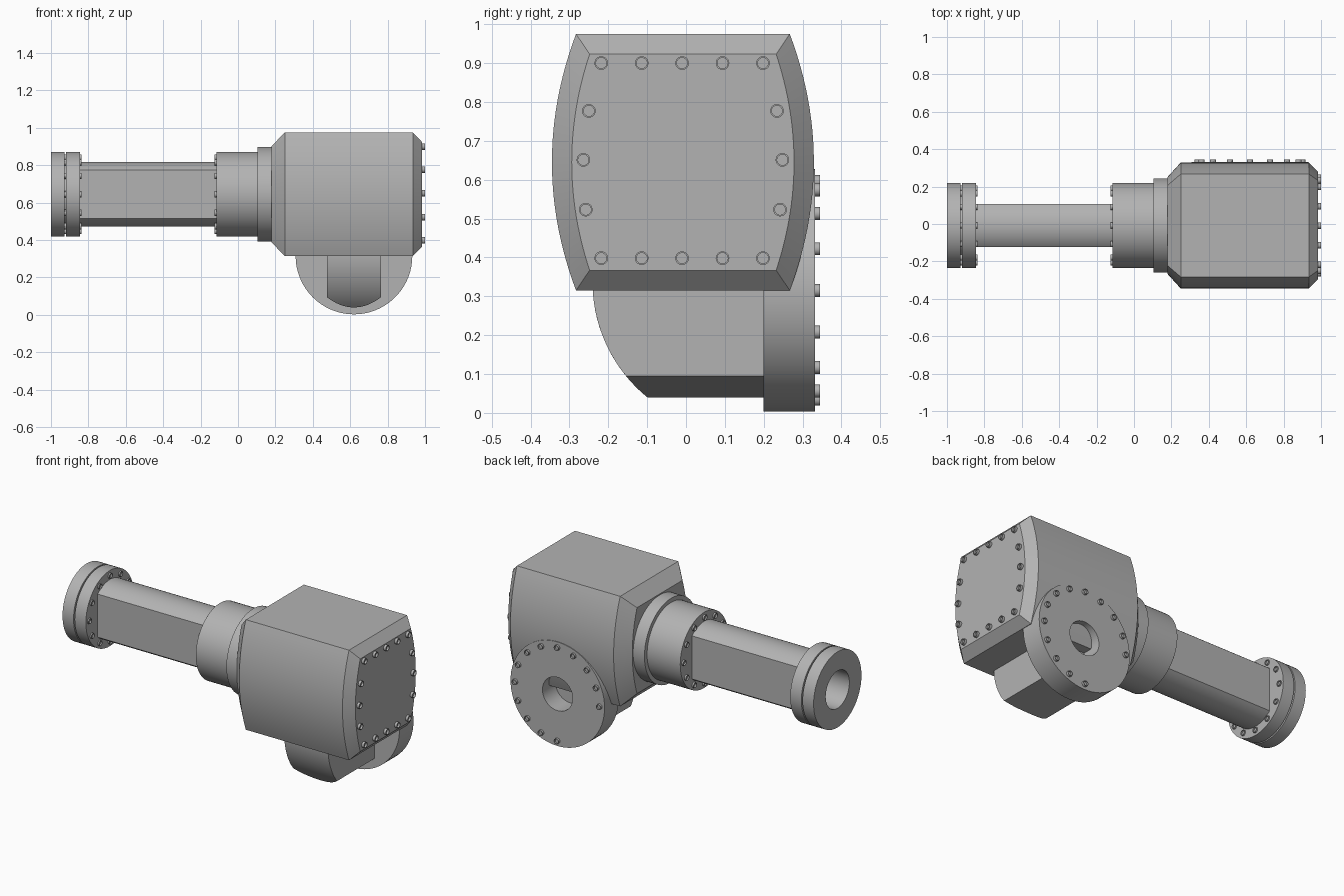
import bpy, bmesh, math
from mathutils import Vector

cube = bpy.data.objects.get("Cube")
if cube:
    bpy.data.objects.remove(cube, do_unlink=True)

CY, CZ = -0.008, 0.645                  # main axis, along x
SIDE_X, SIDE_Z = 0.62, 0.315            # side port axis, along y

gray = bpy.data.materials.new("machined_gray")
gray.use_nodes = True
COLOR = (0.45, 0.45, 0.45, 1)
gray.diffuse_color = COLOR
gray.node_tree.nodes["Principled BSDF"].inputs["Base Color"].default_value = COLOR


def finish(name, bm):
    bmesh.ops.recalc_face_normals(bm, faces=bm.faces)
    mesh = bpy.data.meshes.new(name)
    bm.to_mesh(mesh)
    bm.free()
    mesh.materials.append(gray)
    obj = bpy.data.objects.new(name, mesh)
    bpy.context.collection.objects.link(obj)
    bpy.ops.object.select_all(action='DESELECT')
    obj.select_set(True)
    bpy.context.view_layer.objects.active = obj
    bpy.ops.object.shade_smooth_by_angle(angle=math.radians(25))
    return obj


def loft(bm, sections):
    """Skin a list of equal-length closed rings and cap both ends."""
    rings = [[bm.verts.new(p) for p in ring] for ring in sections]
    n = len(rings[0])
    for a, b in zip(rings, rings[1:]):
        for i in range(n):
            j = (i + 1) % n
            bm.faces.new((a[i], a[j], b[j], b[i]))
    bm.faces.new(rings[0])
    bm.faces.new(rings[-1])


def lathe(bm, profile, axis, center, sides=72):
    """Turn (radius, distance) points around the x or y axis; flat end discs."""
    def ring(r, d):
        pts = []
        for i in range(sides):
            t = math.tau * i / sides
            u, v = r * math.cos(t), r * math.sin(t)
            p = (d, u, v) if axis == 'x' else (u, d, v)
            pts.append(Vector(p) + Vector(center))
        return pts
    loft(bm, [ring(r, d) for r, d in profile])


def turned(name, profile, axis, center):
    bm = bmesh.new()
    lathe(bm, profile, axis, center)
    return finish(name, bm)


def bolts(name, spots, axis, base, tip, r=0.0165):
    """Socket-head bolts standing on a face."""
    bm = bmesh.new()
    floor = base + 0.4 * (tip - base)
    prof = [(r, base), (r, tip), (0.78 * r, tip), (0.78 * r, floor)]
    for u, v in spots:
        lathe(bm, prof, axis, (0, u, v) if axis == 'x' else (u, 0, v), 20)
    return finish(name, bm)


def circle_spots(u, v, radius, count, skip=()):
    return [(u + radius * math.cos(math.tau * i / count),
             v + radius * math.sin(math.tau * i / count))
            for i in range(count) if i not in skip]


# Main housing: bulged sides, chamfered at both ends
def housing_ring(x, half_h, corner, bulge, steps=24):
    side = [(corner + bulge * (1 - t * t), half_h * t)
            for t in [2 * i / steps - 1 for i in range(steps + 1)]]
    outline = side + [(-w, -h) for w, h in side]
    return [(x, CY + w, CZ + h) for w, h in outline]


bm = bmesh.new()
loft(bm, [housing_ring(0.18, 0.258, 0.215, 0.045),
          housing_ring(0.25, 0.33, 0.275, 0.062),
          housing_ring(0.935, 0.33, 0.275, 0.062),
          housing_ring(0.985, 0.278, 0.24, 0.046)])
finish("housing", bm)

# Bolts around the end plate
rows = [(-0.01 + 0.104 * i, z) for z in (0.9, 0.398) for i in range(-2, 3)]
sides = [(CY + s * w, z) for s in (-1, 1)
         for w, z in ((0.242, 0.777), (0.256, 0.651), (0.25, 0.523))]
bolts("end_plate_bolts", rows + sides, 'x', 0.98, 1.0, 0.0175)

# Neck collar and shaft sleeve
turned("neck_collar", [(0.252, 0.105), (0.252, 0.2)], 'x', (0, CY, CZ))
turned("shaft_sleeve", [(0.227, -0.115), (0.227, 0.12)], 'x', (0, CY, CZ))
bolts("sleeve_bolts", circle_spots(CY, CZ, 0.197, 12), 'x', -0.11, -0.125)

# Round tube with two flat sides
R, FLAT = 0.173, 0.115
limit = math.acos(FLAT / R)
arc = [limit + (math.pi - 2 * limit) * i / 20 for i in range(21)]
outline = [(s * R * math.cos(a), s * R * math.sin(a)) for s in (1, -1) for a in arc]
bm = bmesh.new()
loft(bm, [[(x, CY + u, CZ + v) for u, v in outline] for x in (-0.85, -0.11)])
finish("flat_sided_tube", bm)

# Grooved end flange with its bore
turned("end_flange", [(0.227, -0.845), (0.227, -0.919), (0.17, -0.919), (0.17, -0.927),
                      (0.227, -0.927), (0.227, -1.0), (0.112, -1.0), (0.112, -0.855)],
       'x', (0, CY, CZ))
bolts("end_flange_bolts", circle_spots(CY, CZ, 0.197, 12), 'x', -0.93, -0.837)

# Lower elbow: rounded underside, curved nose
W, SAG = 0.145, 0.055
bm = bmesh.new()
NOSE_Y, NOSE_Z, NOSE_R = 0.1415, 0.3365, 0.382
sections = []
under = [2 * i / 24 - 1 for i in range(25)]


def nose(z):
    return NOSE_Y - math.sqrt(NOSE_R ** 2 - (z - NOSE_Z) ** 2)


def elbow_ring(f):
    """One level of the nose grid, from the underside (0) to the top (1)."""
    pts = []
    for t in under:
        low = 0.04 + SAG * t * t
        z = low + f * (0.42 - low)
        pts.append((SIDE_X + W * t, nose(z), z))
    return pts + [(x, 0.21, z) for x, y, z in reversed(pts)]


loft(bm, [elbow_ring(i / 20) for i in range(21)])
finish("elbow_body", bm)

# Side port flange with blind bore
turned("side_flange", [(0.312, 0.2), (0.312, 0.332), (0.1, 0.332), (0.1, 0.205)],
       'y', (SIDE_X, 0, SIDE_Z))
bolts("side_flange_bolts", circle_spots(SIDE_X, SIDE_Z, 0.28, 16, skip=(9, 10, 11)),
      'y', 0.328, 0.345)
